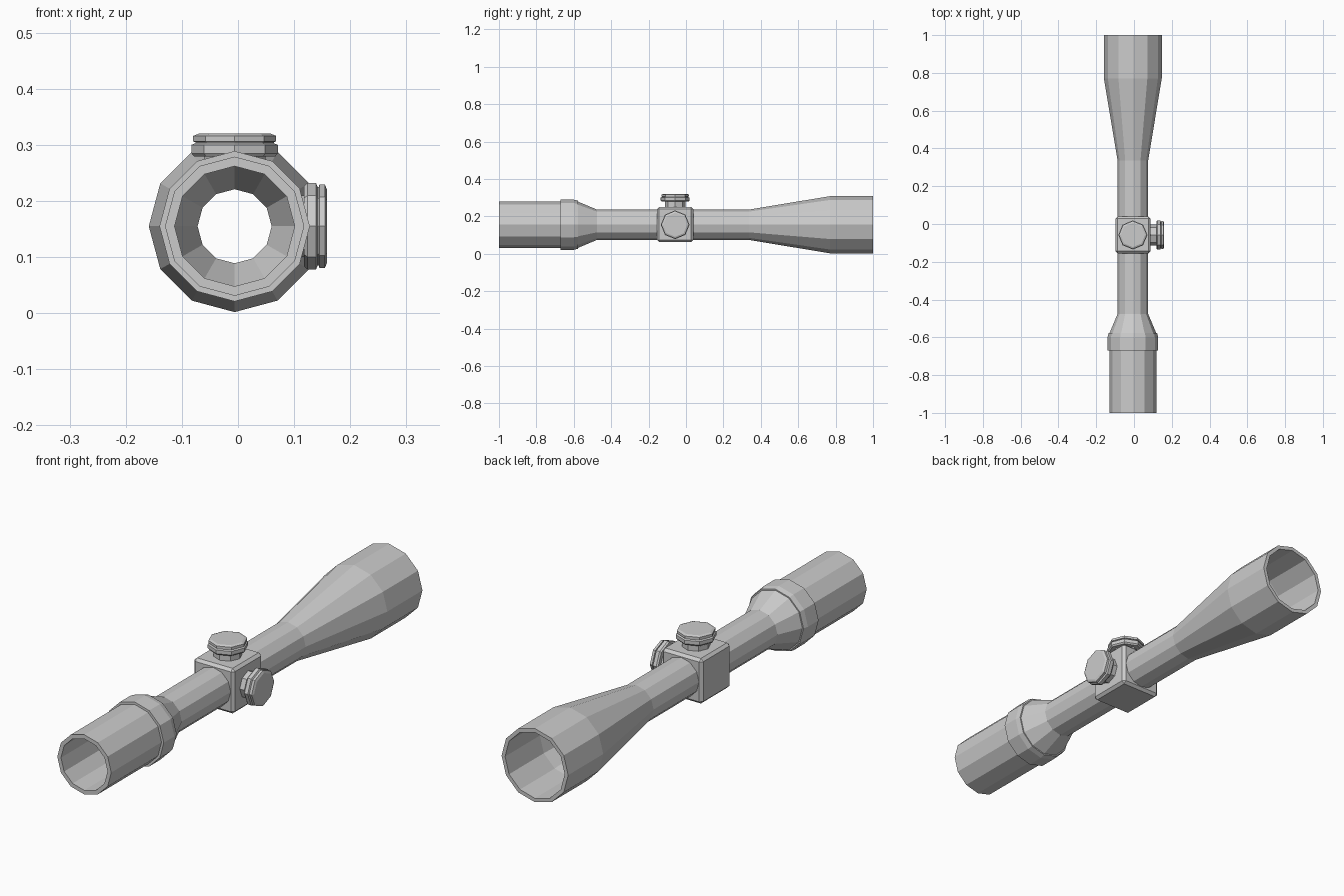
import bpy, bmesh
from math import pi, sin, cos
from mathutils import Matrix

if "Cube" in bpy.data.objects:
    bpy.data.objects.remove(bpy.data.objects["Cube"])

CX, CZ = -0.006, 0.155      # optical axis
TY = -0.058                 # turret position along the tube


def lathe(name, profile, sides, matrix, ring_closed=False):
    """Spin (radius, height) pairs about local z; cap the ends or close the loop."""
    bm = bmesh.new()
    rings = [[bm.verts.new((r * cos(2 * pi * k / sides), r * sin(2 * pi * k / sides), h))
              for k in range(sides)] for r, h in profile]
    pairs = list(zip(rings, rings[1:]))
    if ring_closed:
        pairs.append((rings[-1], rings[0]))
    else:
        bm.faces.new(rings[0])
        bm.faces.new(rings[-1])
    for a, b in pairs:
        for k in range(sides):
            n = (k + 1) % sides
            bm.faces.new((a[k], a[n], b[n], b[k]))
    bmesh.ops.recalc_face_normals(bm, faces=bm.faces)
    return finish(name, bm, matrix)


def finish(name, bm, matrix):
    mesh = bpy.data.meshes.new(name)
    bm.to_mesh(mesh)
    bm.free()
    obj = bpy.data.objects.new(name, mesh)
    obj.matrix_world = matrix
    bpy.context.collection.objects.link(obj)
    return obj


# Hollow scope tube: outer skin front to back, then inner skin back to front
along_y = Matrix.Translation((CX, 0, CZ)) @ Matrix.Rotation(-pi / 2, 4, 'X')
outer = [(.124, -1), (.124, -.67), (.134, -.67), (.134, -.60), (.129, -.578),
         (.124, -.578), (.081, -.476), (.081, .337), (.153, .77), (.153, 1)]
inner = [(.137, 1), (.137, .772), (.066, .34), (.066, -.48), (.107, -.585), (.107, -1)]
lathe("scope_tube", outer + inner, 12, along_y, ring_closed=True)

# Bevelled turret housing, bored through so the tube stays open
bm = bmesh.new()
bmesh.ops.create_cube(bm, size=1)
bmesh.ops.scale(bm, vec=(.186, .194, .187), verts=bm.verts)
bmesh.ops.bevel(bm, geom=bm.edges[:], offset=.011, segments=1, affect='EDGES')
housing = finish("turret_housing", bm, Matrix.Translation((CX, TY, CZ + .001)))

bore = lathe("housing_bore_cutter", [(.074, -.3), (.074, .2)], 12, along_y)
bore.hide_render = True
bore.hide_viewport = True
cut = housing.modifiers.new("bore", 'BOOLEAN')
cut.operation = 'DIFFERENCE'
cut.solver = 'EXACT'
cut.object = bore

# Octagonal adjustment knobs, on the top and on the right side
knob = [(.055, .083), (.055, .124), (.072, .124), (.077, .130), (.077, .145),
        (.070, .148), (.070, .150), (.074, .151), (.074, .161), (.064, .165)]
centre = Matrix.Translation((CX, TY, CZ))
lathe("elevation_knob", knob, 8, centre)
lathe("side_knob", knob, 8, centre @ Matrix.Rotation(pi / 2, 4, 'Y'))
